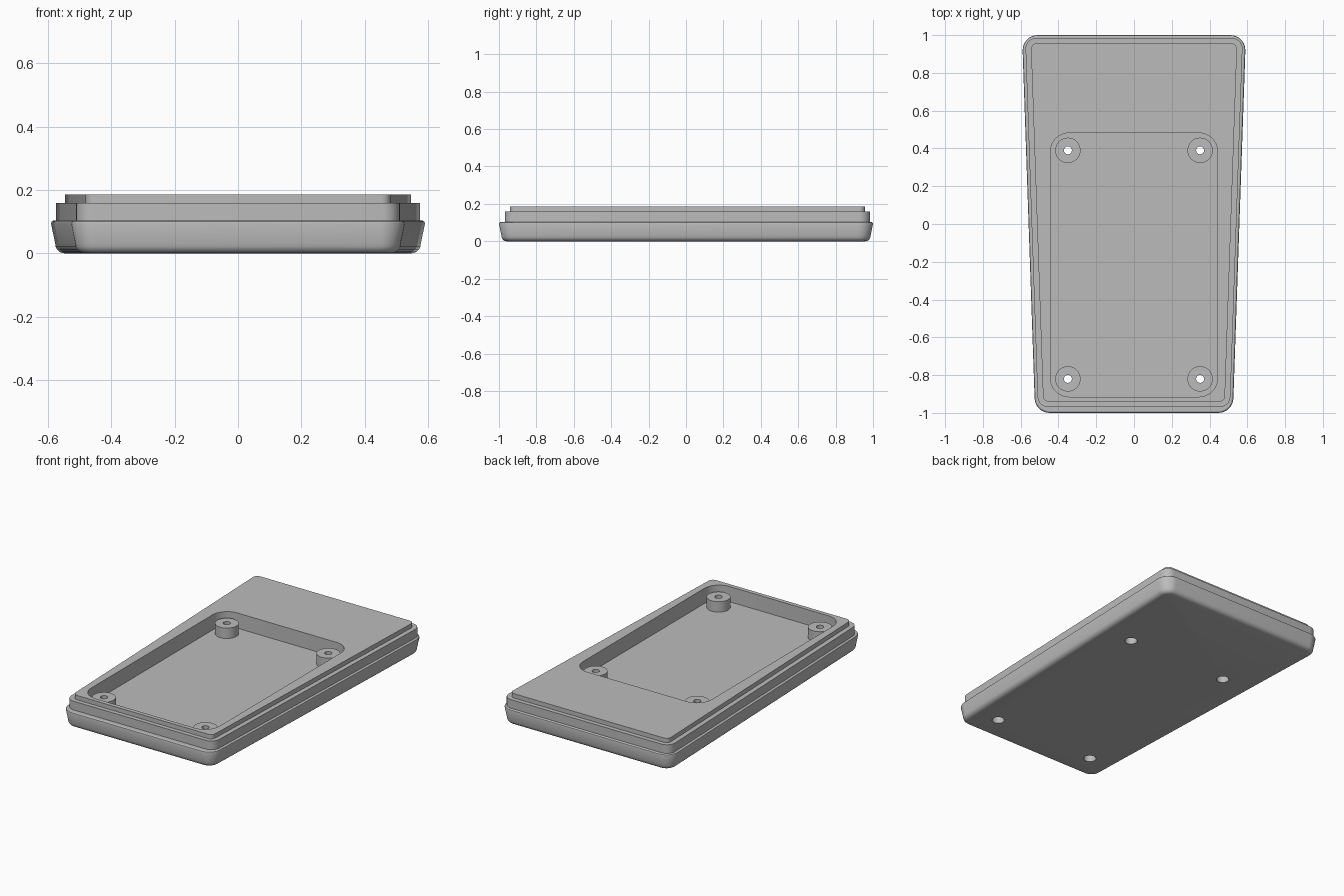
import bpy, bmesh
from math import atan, cos, sin, pi, radians

cube = bpy.data.objects.get("Cube")
if cube:
    bpy.data.objects.remove(cube, do_unlink=True)

grey = bpy.data.materials.new("plain grey")
grey.use_nodes = True
colour = (0.5, 0.5, 0.5, 1)
grey.diffuse_color = colour
grey.node_tree.nodes["Principled BSDF"].inputs["Base Color"].default_value = colour

HALF, TAPER = 0.558, 0.0345   # half width at the middle, widening to the back


def outline(side, front, back, radius, z, half=HALF, taper=TAPER, steps=8):
    """Rounded trapezoid: side inset, front and back y, corner radius."""
    t = atan(taper)
    right = []
    for y, a0, a1 in ((front + radius, -pi / 2, -t), (back - radius, -t, pi / 2)):
        x = half - side + taper * y - radius / cos(t)
        for i in range(steps + 1):
            a = a0 + (a1 - a0) * i / steps
            right.append((x + radius * cos(a), y + radius * sin(a), z))
    return right + [(-x, y, z) for x, y, z in reversed(right)]


def circle(x, y, radius, z, steps=40):
    return [(x + radius * cos(2 * pi * i / steps),
             y + radius * sin(2 * pi * i / steps), z) for i in range(steps)]


def loft(name, rings):
    """Closed solid through a stack of matching rings."""
    bm = bmesh.new()
    loops = [[bm.verts.new(p) for p in ring] for ring in rings]
    n = len(loops[0])
    for low, high in zip(loops, loops[1:]):
        for i in range(n):
            j = (i + 1) % n
            bm.faces.new((low[i], low[j], high[j], high[i]))
    bm.faces.new(loops[0][::-1])
    bm.faces.new(loops[-1])
    bmesh.ops.recalc_face_normals(bm, faces=bm.faces)
    mesh = bpy.data.meshes.new(name)
    bm.to_mesh(mesh)
    bm.free()
    mesh.materials.append(grey)
    obj = bpy.data.objects.new(name, mesh)
    bpy.context.collection.objects.link(obj)
    return obj


def combine(target, tool, operation):
    mod = target.modifiers.new(tool.name, 'BOOLEAN')
    mod.object, mod.operation, mod.solver = tool, operation, 'EXACT'
    bpy.context.view_layer.objects.active = target
    bpy.ops.object.modifier_apply(modifier=mod.name)
    bpy.data.objects.remove(tool, do_unlink=True)


# Main tray: rounded foot, drafted wall, softened lip
FILLET = 0.03
rings = []
for i in range(6):
    a = pi / 2 * i / 5
    inset = 0.013 + FILLET * (1 - sin(a))
    rings.append(outline(inset, -1 + inset, 1 - inset, 0.08 - inset, FILLET * (1 - cos(a))))
for inset, z in ((0, 0.094), (0.002, 0.1), (0.008, 0.104)):
    rings.append(outline(inset, -1 + inset, 1 - inset, 0.08 - inset, z))

# Two stepped tiers above the lip
for side, front, back, radius, z0, z1 in (
        (0.016, -0.968, 0.984, 0.055, 0.104, 0.158),
        (0.045, -0.941, 0.957, 0.03, 0.158, 0.185)):
    rings += [outline(side, front, back, radius, z) for z in (z0, z1)]
body = loft("tray_body", rings)

# Recessed pocket
FLOOR, BOSS_TOP = 0.09, 0.155
pocket = loft("pocket_cutter", [outline(0, -0.915, 0.482, 0.1, z, 0.443, 0)
                                for z in (FLOOR, 0.3)])
combine(body, pocket, 'DIFFERENCE')

# Screw bosses with counterbored through holes
for x in (-0.35, 0.35):
    for y in (-0.82, 0.39):
        boss = loft("boss", [circle(x, y, 0.067, z) for z in (FLOOR - 0.02, BOSS_TOP)])
        combine(body, boss, 'UNION')
        hole = loft("hole_cutter", [circle(x, y, r, z) for r, z in (
            (0.036, -0.1), (0.036, 0.09), (0.021, 0.09), (0.021, 0.3))])
        combine(body, hole, 'DIFFERENCE')

bpy.ops.object.select_all(action='DESELECT')
body.select_set(True)
bpy.context.view_layer.objects.active = body
bpy.ops.object.shade_smooth_by_angle(angle=radians(30))
